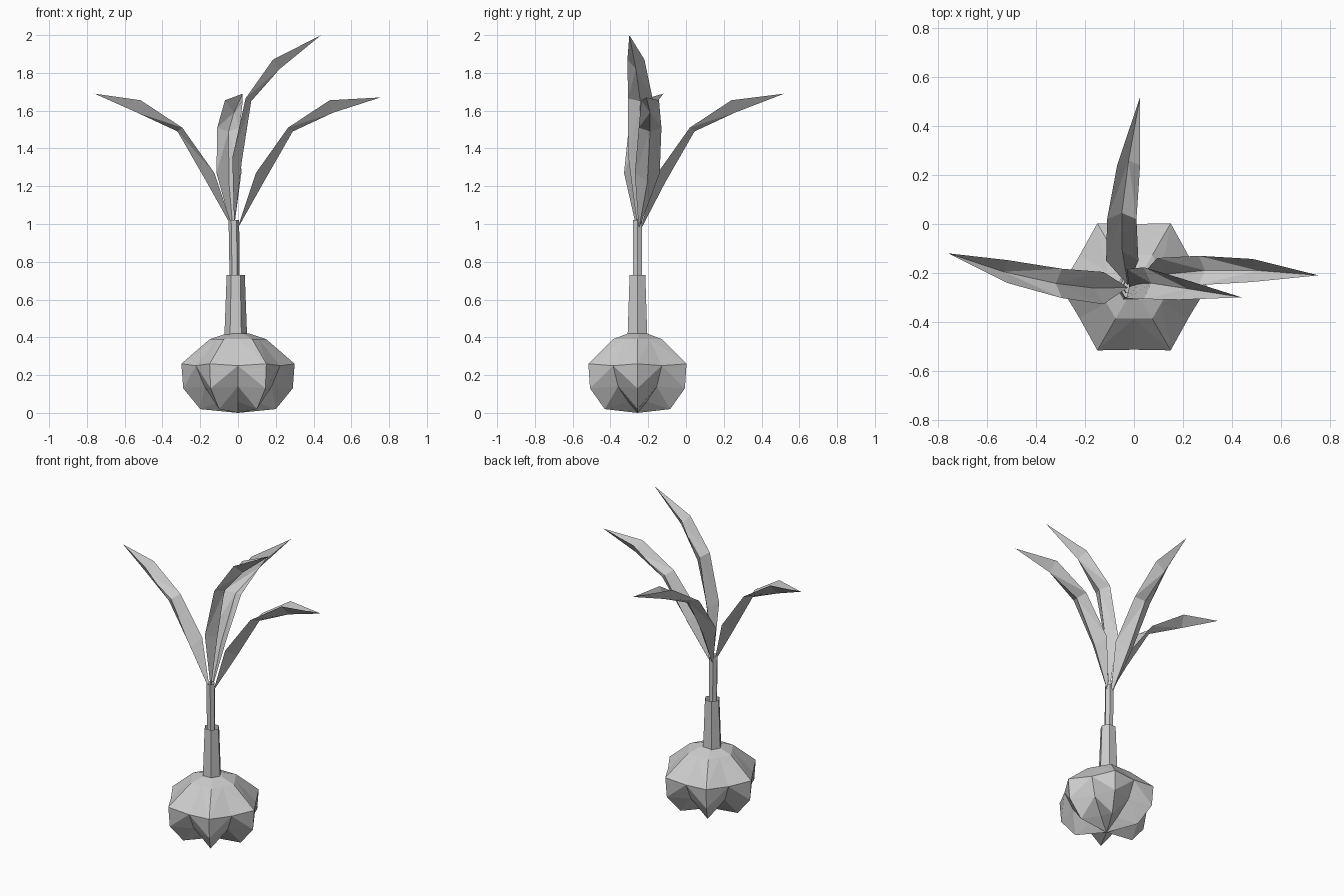
import bpy
from math import cos, sin, pi

if "Cube" in bpy.data.objects:
    bpy.data.objects.remove(bpy.data.objects["Cube"])


def make(name, verts, faces):
    mesh = bpy.data.meshes.new(name)
    mesh.from_pydata(verts, [], faces)
    mesh.validate()
    ob = bpy.data.objects.new(name, mesh)
    bpy.context.collection.objects.link(ob)
    return ob


def loft(n, rings):
    """Side faces between consecutive rings of n vertices."""
    return [(r * n + i, r * n + (i + 1) % n, (r + 1) * n + (i + 1) % n, (r + 1) * n + i)
            for r in range(rings - 1) for i in range(n)]


# Bulb: six cloves, each ring is (lobe radius, lobe z, valley radius, valley z)
profile = [(0.20, 0.02, 0.10, 0.06), (0.29, 0.13, 0.205, 0.14), (0.30, 0.26, 0.257, 0.25),
           (0.15, 0.39, 0.13, 0.39), (0.06, 0.42, 0.052, 0.42)]
verts = []
for lobe_r, lobe_z, val_r, val_z in profile:
    for i in range(12):
        r, z = (val_r, val_z) if i % 2 else (lobe_r, lobe_z)
        verts.append((r * cos(i * pi / 6), -0.257 + r * sin(i * pi / 6), z))
faces = loft(12, len(profile))
# split the quads so every clove has facets symmetric about its ridge
tris = []
for a, b, c, d in faces:
    tris += [(a, b, d), (b, c, d)] if (a % 12) % 2 else [(a, b, c), (a, c, d)]
verts.append((0, -0.257, 0.0))
base = len(verts) - 1
tris += [(base, (i + 1) % 12, i) for i in range(12)]
tris.append(tuple(range(48, 60)))
make("bulb", verts, tris)


# Hexagonal neck sheath and the thinner stalk inside it
def tube(name, rings):
    vs = [(cx + r * cos(i * pi / 3), -0.257 + r * sin(i * pi / 3), z)
          for cx, r, z in rings for i in range(6)]
    make(name, vs, loft(6, len(rings)))


tube("neck", [(-0.012, 0.06, 0.41), (-0.012, 0.048, 0.73)])
tube("stalk", [(-0.015, 0.03, 0.45), (-0.018, 0.027, 0.73), (-0.022, 0.028, 1.02)])


# Leaves: V-folded blades.
# Each station is (edge distance, edge z, crease distance, crease z, half width)
ARCHING = [(0.10, 1.27, 0.14, 1.22, 0.066), (0.27, 1.51, 0.295, 1.49, 0.06),
           (0.49, 1.655, 0.51, 1.59, 0.047)]
UPRIGHT = [(-0.01, 1.35, 0.04, 1.33, 0.06), (0.06, 1.665, 0.09, 1.65, 0.065),
           (0.205, 1.87, 0.24, 1.82, 0.045)]


def leaf(name, u, v, start, sway, stations, root_z, tip):
    """u is the outward axis, v the width axis; sway is the v position per station."""
    def pt(d, w, z):
        return (u[0] * (start + d) + v[0] * w, u[1] * (start + d) + v[1] * w, z)
    vs = [pt(0, sway[0], root_z)]
    for (ed, ez, cd, cz, hw), w in zip(stations, sway[1:]):
        vs += [pt(ed, w - hw, ez), pt(cd, w, cz), pt(ed, w + hw, ez)]
    vs.append(pt(tip[0], sway[-1], tip[1]))
    fs = [(0, 1, 2), (0, 2, 3), (7, 10, 8), (8, 10, 9)]
    for k in (1, 4):
        fs += [(k, k + 3, k + 4), (k, k + 4, k + 1),
               (k + 1, k + 4, k + 2), (k + 2, k + 4, k + 5)]
    make(name, vs, fs)


leaf("left_leaf", (-1, 0), (0, 1), 0.025, [-0.26, -0.262, -0.243, -0.195, -0.12],
     ARCHING, 0.97, (0.735, 1.69))
leaf("right_leaf", (1, 0), (0, 1), -0.005, [-0.25, -0.205, -0.19, -0.19, -0.21],
     ARCHING, 0.97, (0.76, 1.67))
leaf("back_leaf", (0, 1), (1, 0), -0.25, [-0.025, -0.048, -0.05, -0.022, 0.025],
     ARCHING, 0.95, (0.77, 1.69))
leaf("upright_leaf", (1, 0), (0, 1), -0.02, [-0.257, -0.245, -0.242, -0.265, -0.30],
     UPRIGHT, 0.98, (0.46, 2.0))
